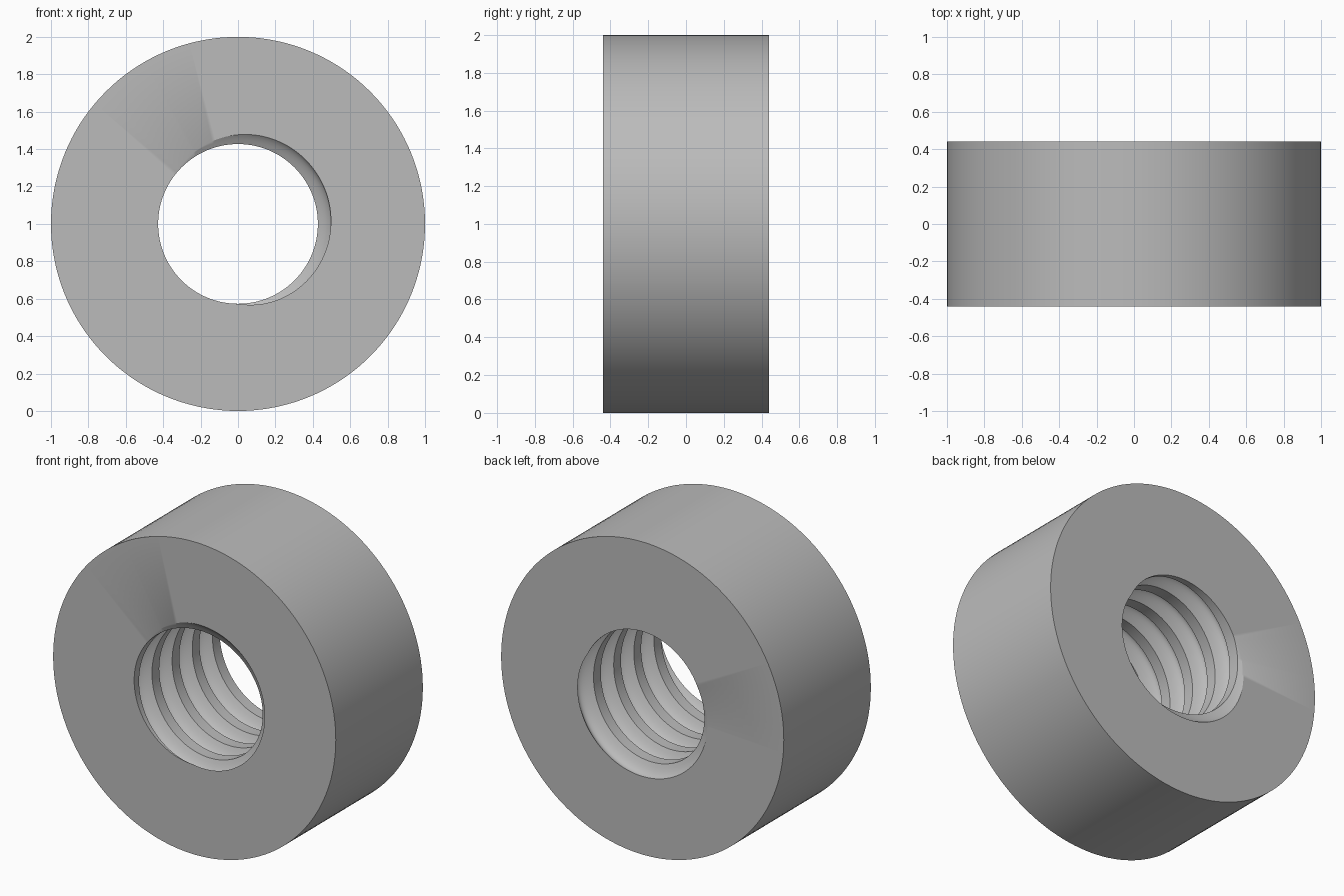
import bpy
import bmesh
from math import cos, sin, pi, radians, floor

if "Cube" in bpy.data.objects:
    bpy.data.objects.remove(bpy.data.objects["Cube"], do_unlink=True)

OUTER, MINOR, MAJOR = 1.0, 0.427, 0.5   # radii of body, thread crest, thread root
HALF = 0.44                             # half of the body thickness
TURNS = 4.32
PITCH = 2 * HALF / TURNS
START = radians(25)                     # where the groove meets the front face
GROOVE = 0.32                           # half width of the groove, in pitches
SEGMENTS = 144
STEPS = 12                              # rows across the groove


def groove_centre(angle):
    """Depth of the helix at an angle, for a right-hand thread."""
    return -HALF + PITCH * (START - angle) / (2 * pi)


def bore_radius(angle, y):
    t = (y - groove_centre(angle)) / PITCH
    t = (t - floor(t + 0.5)) / GROOVE
    return MINOR + (MAJOR - MINOR) * max(0.0, 1 - t * t)


def ring_point(angle, radius, y):
    return (radius * cos(angle), y, 1 + radius * sin(angle))


# Steel colour
steel = bpy.data.materials.new("grey_steel")
steel.use_nodes = True
grey = (0.5, 0.5, 0.5, 1)
steel.diffuse_color = grey
steel.node_tree.nodes["Principled BSDF"].inputs["Base Color"].default_value = grey

bm = bmesh.new()
angles = [2 * pi * i / SEGMENTS for i in range(SEGMENTS + 1)]
phases = [GROOVE * (2 * s / STEPS - 1) for s in range(STEPS + 1)]
rows = [k + p for k in range(-2, int(TURNS) + 4) for p in phases]

# Threaded bore: helical rows trimmed at both end faces
columns = []
for a in angles:
    column = []
    for row in rows:
        y = min(HALF, max(-HALF, groove_centre(a) + PITCH * row))
        column.append(bm.verts.new(ring_point(a, bore_radius(a, y), y)))
    columns.append(column)
for left, right in zip(columns, columns[1:]):
    for j in range(len(rows) - 1):
        bm.faces.new((left[j], right[j], right[j + 1], left[j + 1]))

# Outer wall and flat end faces
front = [bm.verts.new(ring_point(a, OUTER, -HALF)) for a in angles]
back = [bm.verts.new(ring_point(a, OUTER, HALF)) for a in angles]
for i in range(SEGMENTS):
    n = i + 1
    bm.faces.new((front[i], front[n], back[n], back[i]))
    bm.faces.new((front[i], front[n], columns[n][0], columns[i][0]))
    bm.faces.new((back[i], back[n], columns[n][-1], columns[i][-1]))

bmesh.ops.remove_doubles(bm, verts=bm.verts[:], dist=0.00005)
bmesh.ops.recalc_face_normals(bm, faces=bm.faces[:])

mesh = bpy.data.meshes.new("threaded_nut")
bm.to_mesh(mesh)
bm.free()
mesh.materials.append(steel)
nut = bpy.data.objects.new("threaded_nut", mesh)
bpy.context.collection.objects.link(nut)

# Smooth curved surfaces, sharp rims
bpy.ops.object.select_all(action="DESELECT")
nut.select_set(True)
bpy.context.view_layer.objects.active = nut
bpy.ops.object.shade_smooth_by_angle(angle=radians(30))
